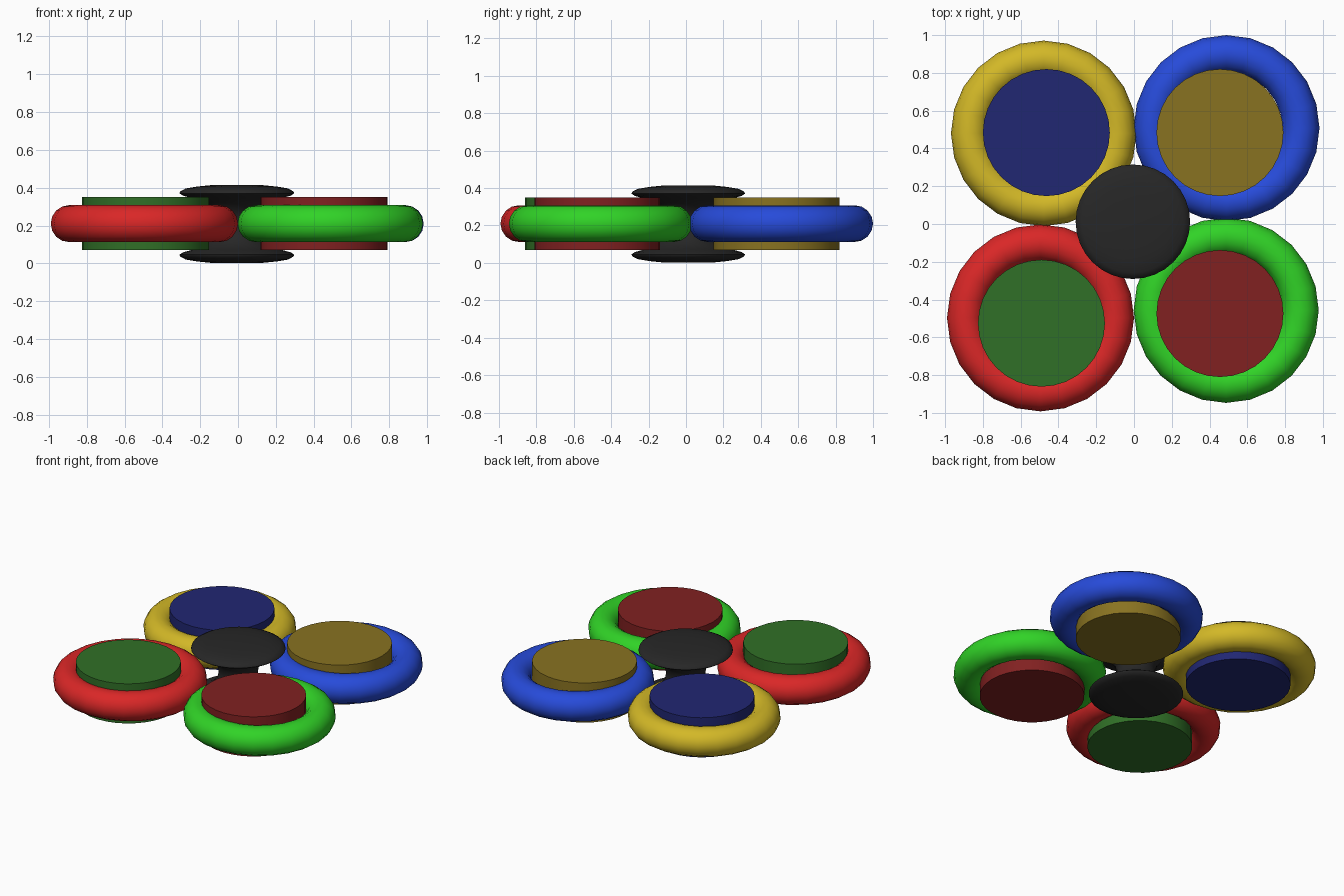
import bpy, bmesh, math

if "Cube" in bpy.data.objects:
    bpy.data.objects.remove(bpy.data.objects["Cube"])

MID = 0.21  # height of the shared middle plane


def paint(obj, rgb):
    mat = bpy.data.materials.new(obj.name + "_colour")
    mat.diffuse_color = (*rgb, 1)
    mat.use_nodes = True
    mat.node_tree.nodes["Principled BSDF"].inputs["Base Color"].default_value = mat.diffuse_color
    obj.data.materials.append(mat)


def ring(name, x, y, outer, rgb):
    bpy.ops.mesh.primitive_torus_add(location=(x, y, MID), major_radius=outer - 0.098,
                                     minor_radius=0.098, major_segments=24, minor_segments=16)
    obj = bpy.context.object
    obj.name = name
    bpy.ops.object.shade_smooth()
    paint(obj, rgb)


def disc(name, x, y, rgb):
    bpy.ops.mesh.primitive_cylinder_add(location=(x, y, MID), radius=0.336, depth=0.28, vertices=32)
    obj = bpy.context.object
    obj.name = name
    bpy.ops.object.shade_smooth_by_angle(angle=math.radians(30))
    paint(obj, rgb)


# Four weighted lobes: outer ring and inner disc
ring("red_ring", -0.495, -0.497, 0.495, (0.7, 0.02, 0.02))
ring("green_ring", 0.488, -0.457, 0.49, (0.03, 0.65, 0.02))
ring("blue_ring", 0.49, 0.508, 0.492, (0.02, 0.07, 0.7))
ring("yellow_ring", -0.478, 0.48, 0.491, (0.65, 0.48, 0.02))
disc("green_disc", -0.49, -0.525, (0.03, 0.16, 0.02))
disc("red_disc", 0.455, -0.474, (0.22, 0.015, 0.015))
disc("olive_disc", 0.455, 0.484, (0.25, 0.17, 0.015))
disc("navy_disc", -0.464, 0.484, (0.015, 0.02, 0.17))

# Central hub: spool with flared, softly rounded caps
half = [(0.0, 0.207), (0.14, 0.205), (0.21, 0.198), (0.27, 0.188), (0.3, 0.172), (0.303, 0.162),
        (0.285, 0.15), (0.23, 0.135), (0.17, 0.1), (0.135, 0.05)]
profile = half + [(0.125, 0.0)] + [(r, -z) for r, z in reversed(half)]
bm = bmesh.new()
verts = [bm.verts.new((r, 0, z)) for r, z in profile]
edges = [bm.edges.new(pair) for pair in zip(verts, verts[1:])]
bmesh.ops.spin(bm, geom=verts + edges, cent=(0, 0, 0), axis=(0, 0, 1),
               angle=2 * math.pi, steps=32)
bmesh.ops.remove_doubles(bm, verts=bm.verts, dist=0.0005)
bmesh.ops.recalc_face_normals(bm, faces=bm.faces)
mesh = bpy.data.meshes.new("hub")
bm.to_mesh(mesh)
bm.free()
hub = bpy.data.objects.new("hub", mesh)
bpy.context.collection.objects.link(hub)
hub.location = (-0.006, 0.012, 0.208)
bpy.context.view_layer.objects.active = hub
bpy.ops.object.select_all(action='DESELECT')
hub.select_set(True)
bpy.ops.object.shade_smooth_by_angle(angle=math.radians(50))
paint(hub, (0.02, 0.02, 0.02))
